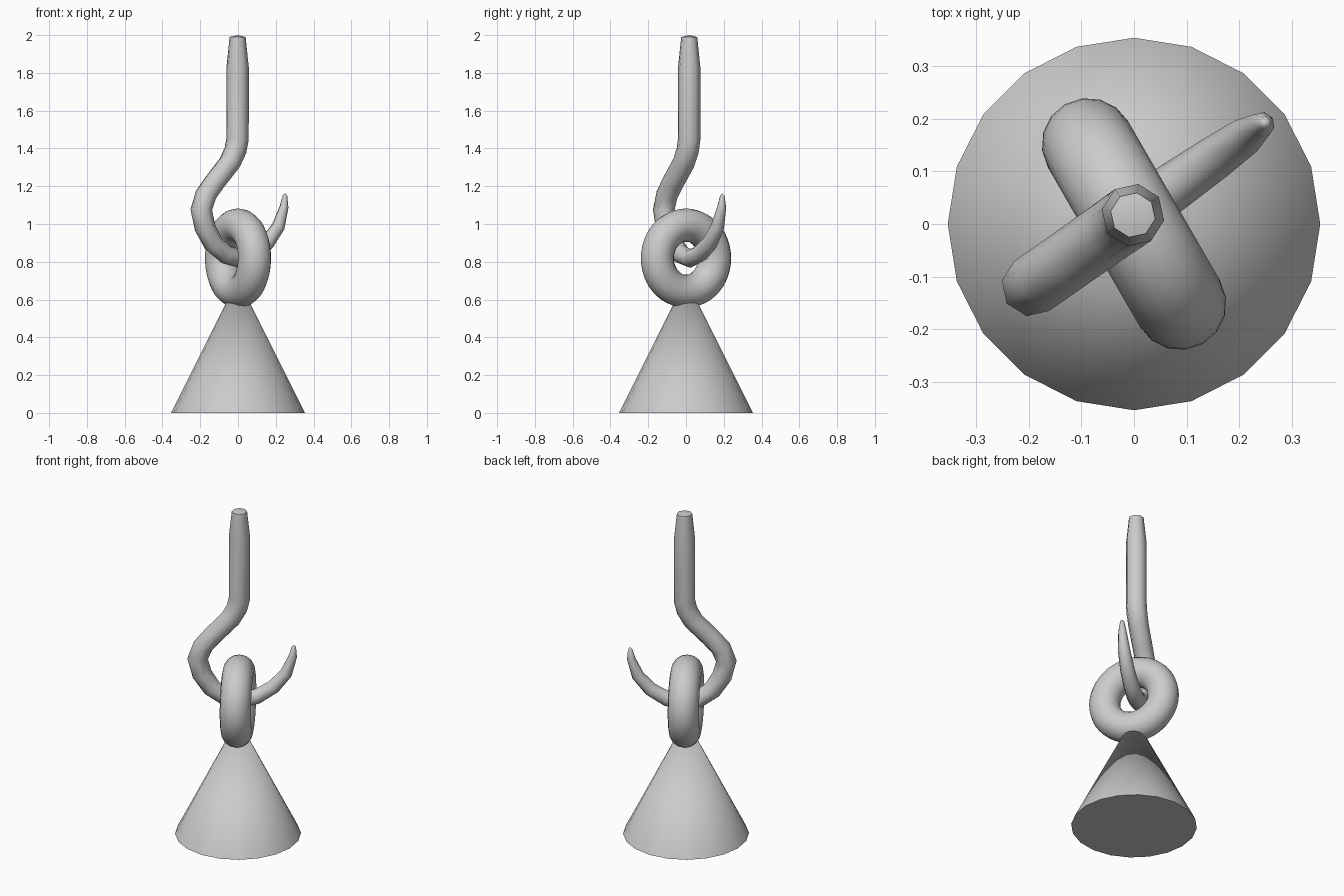
import bpy, bmesh
from math import radians, sin, cos, pi
from mathutils import Vector, Matrix

if "Cube" in bpy.data.objects:
    bpy.data.objects.remove(bpy.data.objects["Cube"])


def smooth(obj, angle):
    bpy.ops.object.select_all(action='DESELECT')
    obj.select_set(True)
    bpy.context.view_layer.objects.active = obj
    bpy.ops.object.shade_smooth_by_angle(angle=radians(angle))


def sweep(name, path, sides):
    """Tapered tube along (u, z, radius) points in the local XZ plane, closed with pointed caps."""
    bm = bmesh.new()
    rings = []
    pts = [Vector((u, 0, z)) for u, z, r in path]
    for i, p in enumerate(pts[1:-1], 1):
        t = ((pts[i + 1] - p).normalized() + (p - pts[i - 1]).normalized()).normalized()
        if i == 1:
            t = (pts[2] - p).normalized()
        side = Vector((0, 1, 0))
        out = side.cross(t)
        r = path[i][2]
        rings.append([bm.verts.new(p + r * (cos(a) * out + sin(a) * side))
                      for a in (2 * pi * k / sides for k in range(sides))])
    for a, b in zip(rings, rings[1:]):
        for k in range(sides):
            n = (k + 1) % sides
            bm.faces.new((a[k], a[n], b[n], b[k]))
    for ring, tip in ((rings[0], pts[0]), (rings[-1], pts[-1])):
        v = bm.verts.new(tip)
        for k in range(sides):
            bm.faces.new((ring[k], ring[(k + 1) % sides], v))
    bmesh.ops.recalc_face_normals(bm, faces=bm.faces)
    mesh = bpy.data.meshes.new(name)
    bm.to_mesh(mesh)
    bm.free()
    obj = bpy.data.objects.new(name, mesh)
    bpy.context.collection.objects.link(obj)
    return obj


# Conical weight
bpy.ops.mesh.primitive_cone_add(vertices=20, radius1=0.354, radius2=0, depth=0.708,
                                location=(0, 0, 0.354))
weight = bpy.context.object
weight.name = "cone_weight"
smooth(weight, 40)

# Upright ring on top of the weight
bpy.ops.mesh.primitive_torus_add(major_radius=0.175, minor_radius=0.088,
                                 major_segments=48, minor_segments=16)
ring = bpy.context.object
ring.name = "lifting_ring"
ring.data.transform(Matrix.Rotation(radians(30), 4, 'Z') @ Matrix.Rotation(radians(90), 4, 'Y'))
ring.location = (0, 0, 0.819)
smooth(ring, 60)

# Hook: shank, bend and tapering point
hook = sweep("hook", [
    (0, 2.0, 0), (0, 1.99, 0.043), (0, 1.83, 0.06), (0, 1.45, 0.06),
    (-0.014, 1.39, 0.06), (-0.05, 1.325, 0.059), (-0.145, 1.225, 0.058),
    (-0.205, 1.155, 0.058), (-0.235, 1.075, 0.058), (-0.21, 0.98, 0.057),
    (-0.155, 0.895, 0.055), (-0.08, 0.84, 0.052), (0.01, 0.818, 0.05),
    (0.1, 0.843, 0.046), (0.19, 0.9, 0.042), (0.262, 0.985, 0.036),
    (0.3, 1.09, 0.024), (0.306, 1.15, 0.012), (0.306, 1.162, 0)], 8)
hook.rotation_euler.z = radians(35)
hook.location = (-0.002, 0.017, 0)
smooth(hook, 50)
